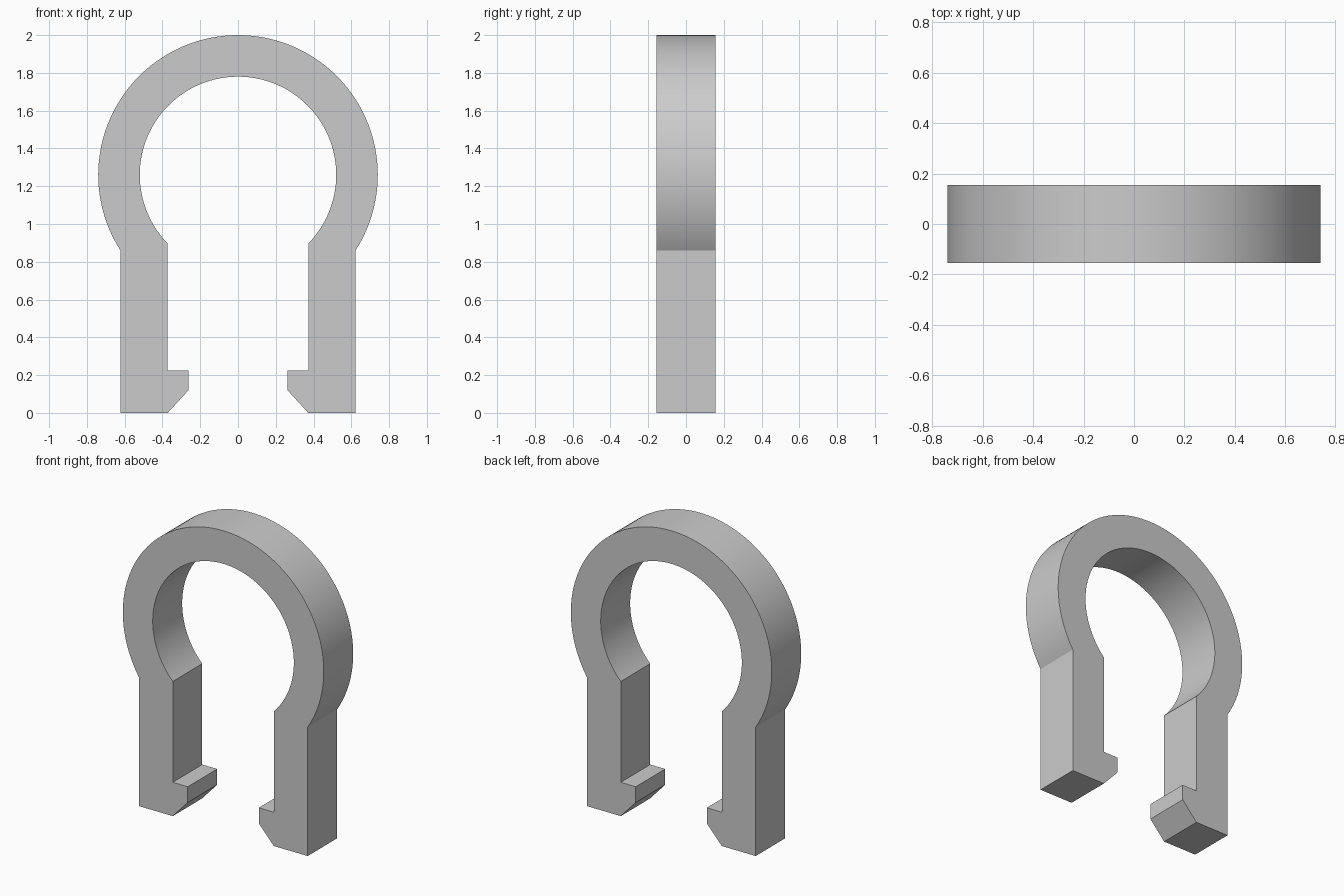
import bpy
import bmesh
from math import acos, asin, cos, sin, pi, radians

cube = bpy.data.objects.get("Cube")
if cube:
    bpy.data.objects.remove(cube, do_unlink=True)

OUTER, INNER = 0.74, 0.52      # ring radii
CENTRE = 1.26                  # ring centre height
LEG_OUT, LEG_IN = 0.622, 0.372  # leg faces
HALF_DEPTH = 0.155
STEPS = 48                     # segments per half ring


def half_arc(radius, leg_x):
    """Arc points from the leg up to the top of the ring."""
    start = -acos(leg_x / radius)
    angles = [start + (pi / 2 - start) * i / STEPS for i in range(STEPS + 1)]
    return [(radius * cos(a), CENTRE + radius * sin(a)) for a in angles]


def mirrored(points):
    return [(-x, z) for x, z in reversed(points)]


# Outer half outline, from the foot to the top of the ring
outer = [(LEG_OUT, 0)] + half_arc(OUTER, LEG_OUT)
# Inner half outline: chamfered hook, leg, then the ring bore
inner = [(LEG_IN, 0), (0.262, 0.12), (0.262, 0.225), (LEG_IN, 0.225)]
inner += half_arc(INNER, LEG_IN)

# Closed profile around the whole clip
left_inner = mirrored(inner)[1:]
profile = outer + mirrored(outer)[1:] + left_inner[::-1]
profile += [(0, CENTRE + INNER)] + inner[-2::-1]

# Extrude the profile through the depth
bm = bmesh.new()
face = bm.faces.new([bm.verts.new((x, -HALF_DEPTH, z)) for x, z in profile])
extruded = bmesh.ops.extrude_face_region(bm, geom=[face], use_keep_orig=True)
moved = [v for v in extruded["geom"] if isinstance(v, bmesh.types.BMVert)]
bmesh.ops.translate(bm, verts=moved, vec=(0, 2 * HALF_DEPTH, 0))
bmesh.ops.recalc_face_normals(bm, faces=bm.faces)

mesh = bpy.data.meshes.new("ring_clip")
bm.to_mesh(mesh)
bm.free()
clip = bpy.data.objects.new("ring_clip", mesh)
bpy.context.collection.objects.link(clip)

# Plain grey plastic
grey = bpy.data.materials.new("light_grey")
grey.use_nodes = True
colour = (0.6, 0.6, 0.6, 1)
grey.diffuse_color = colour
grey.node_tree.nodes["Principled BSDF"].inputs["Base Color"].default_value = colour
mesh.materials.append(grey)

# Smooth ring surfaces with crisp edges
bpy.ops.object.select_all(action="DESELECT")
clip.select_set(True)
bpy.context.view_layer.objects.active = clip
bpy.ops.object.shade_smooth_by_angle(angle=radians(20))
